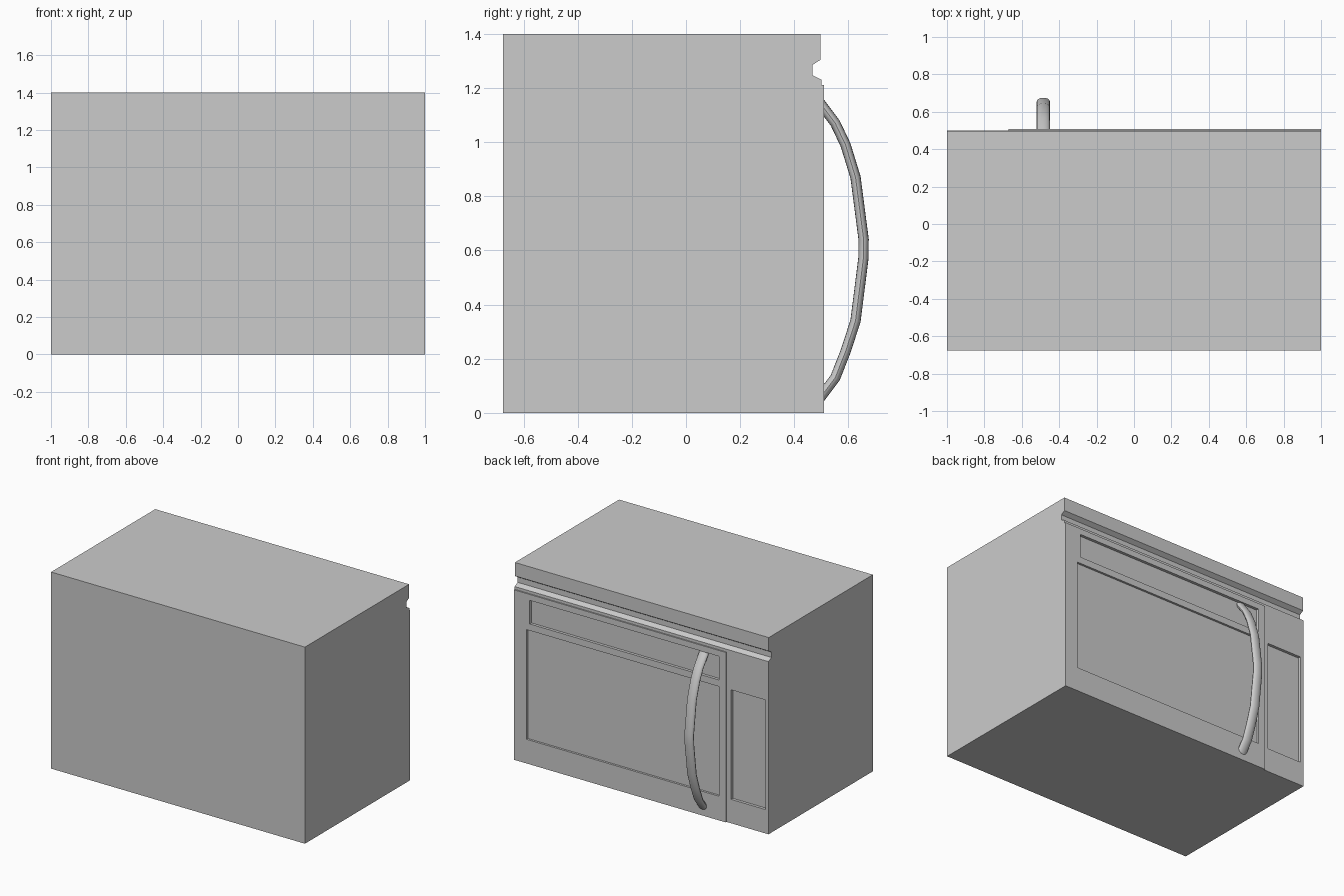
import bpy, bmesh, math
from mathutils import Vector

if "Cube" in bpy.data.objects:
    bpy.data.objects.remove(bpy.data.objects["Cube"])


def make_object(name, bm):
    bmesh.ops.recalc_face_normals(bm, faces=bm.faces[:])
    mesh = bpy.data.meshes.new(name)
    bm.to_mesh(mesh)
    bm.free()
    ob = bpy.data.objects.new(name, mesh)
    bpy.context.collection.objects.link(ob)
    return ob


def box(name, x, y, z):
    bm = bmesh.new()
    bmesh.ops.create_cube(bm, size=1)
    for v in bm.verts:
        v.co = [(a + b) / 2 + c * (b - a) for (a, b), c in zip((x, y, z), v.co)]
    return make_object(name, bm)


def cut(ob, x, y, z):
    cutter = box("cutter", x, y, z)
    cutter.hide_render = True
    mod = ob.modifiers.new("recess", 'BOOLEAN')
    mod.operation = 'DIFFERENCE'
    mod.solver = 'EXACT'
    mod.object = cutter
    bpy.context.view_layer.objects.active = ob
    bpy.ops.object.modifier_apply(modifier=mod.name)
    bpy.data.objects.remove(cutter)


# Cabinet: side profile with the vent groove, extruded across x
profile = [(-0.675, 0), (0.5, 0), (0.5, 1.23), (0.467, 1.247),
           (0.467, 1.285), (0.497, 1.304), (0.497, 1.4), (-0.675, 1.4)]
bm = bmesh.new()
face = bm.faces.new([bm.verts.new((-1, y, z)) for y, z in profile])
ext = bmesh.ops.extrude_face_region(bm, geom=[face])
for v in ext["geom"]:
    if isinstance(v, bmesh.types.BMVert):
        v.co.x = 1
cabinet = make_object("cabinet", bm)
cut(cabinet, (-0.67, 1.1), (0.45, 0.6), (-0.1, 1.21))         # door pocket
cut(cabinet, (-0.975, -0.705), (0.48, 0.6), (0.17, 0.95))     # control panel

# Door with window and upper panel recesses
door = box("door", (-0.67, 1), (0.45, 0.509), (0, 1.21))
cut(door, (-0.615, 0.9), (0.494, 0.6), (0.172, 0.953))
cut(door, (-0.615, 0.875), (0.489, 0.6), (1.0, 1.168))

# Curved handle: flattened oval swept along a bowed path
path = [Vector((-0.485, y, z)) for y, z in (
    (0.487, 1.155), (0.551, 1.07), (0.589, 0.99), (0.626, 0.87), (0.656, 0.64),
    (0.655, 0.57), (0.626, 0.34), (0.589, 0.226), (0.551, 0.13), (0.487, 0.045))]
SIDES = 16
bm = bmesh.new()
rings = []
for i, p in enumerate(path):
    t = (path[min(i + 1, len(path) - 1)] - path[max(i - 1, 0)]).normalized()
    n = t.cross(Vector((1, 0, 0)))
    angles = [2 * math.pi * k / SIDES for k in range(SIDES)]
    rings.append([bm.verts.new(p + Vector((0.035 * math.cos(a), 0, 0)) + n * 0.019 * math.sin(a))
                  for a in angles])
for a, b in zip(rings, rings[1:]):
    for k in range(SIDES):
        j = (k + 1) % SIDES
        bm.faces.new((a[k], a[j], b[j], b[k]))
bm.faces.new(rings[0])
bm.faces.new(rings[-1])
handle = make_object("door_handle", bm)
bpy.ops.object.select_all(action='DESELECT')
handle.select_set(True)
bpy.context.view_layer.objects.active = handle
bpy.ops.object.shade_smooth_by_angle(angle=math.radians(40))
